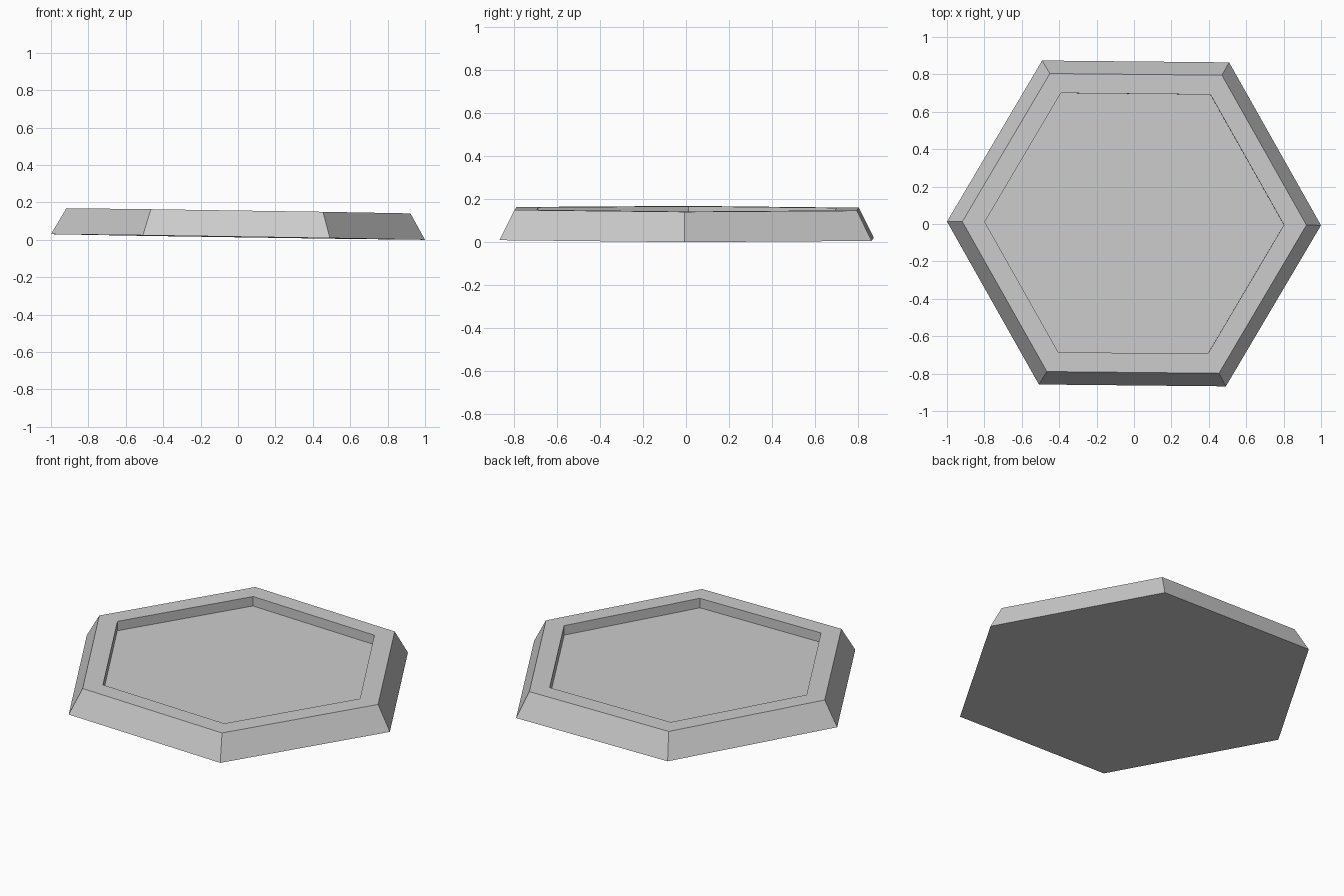
import bpy, bmesh
from math import cos, sin, pi
from mathutils import Euler

cube = bpy.data.objects.get("Cube")
if cube:
    bpy.data.objects.remove(cube, do_unlink=True)

# Single grey material
grey = bpy.data.materials.new("light_grey")
grey.use_nodes = True
colour = (0.604, 0.604, 0.604, 1)
grey.diffuse_color = colour
grey.node_tree.nodes["Principled BSDF"].inputs["Base Color"].default_value = colour

# Hexagonal rings (radius, height): base, rim outside, rim inside, recess floor
SIDES = 6
PROFILE = [(1.0, 0.0), (0.92, 0.14), (0.8, 0.14), (0.8, 0.084)]

bm = bmesh.new()
rings = []
for radius, height in PROFILE:
    angles = [2 * pi * i / SIDES for i in range(SIDES)]
    rings.append([bm.verts.new((radius * cos(a), radius * sin(a), height)) for a in angles])

# Sloped outside, flat rim and upright recess wall
for low, high in zip(rings, rings[1:]):
    for i in range(SIDES):
        j = (i + 1) % SIDES
        bm.faces.new((low[i], low[j], high[j], high[i]))

# Underside and recess floor
bm.faces.new(rings[0][::-1])
bm.faces.new(rings[-1])
bmesh.ops.recalc_face_normals(bm, faces=bm.faces)

mesh = bpy.data.meshes.new("hexagonal_tray")
bm.to_mesh(mesh)
bm.free()
mesh.materials.append(grey)

# The tray rests very slightly tilted and turned
tray = bpy.data.objects.new("hexagonal_tray", mesh)
tray.rotation_euler = Euler((-0.002, 0.015, -0.01))
tray.location = (0, 0.003, 0.015)
bpy.context.collection.objects.link(tray)
